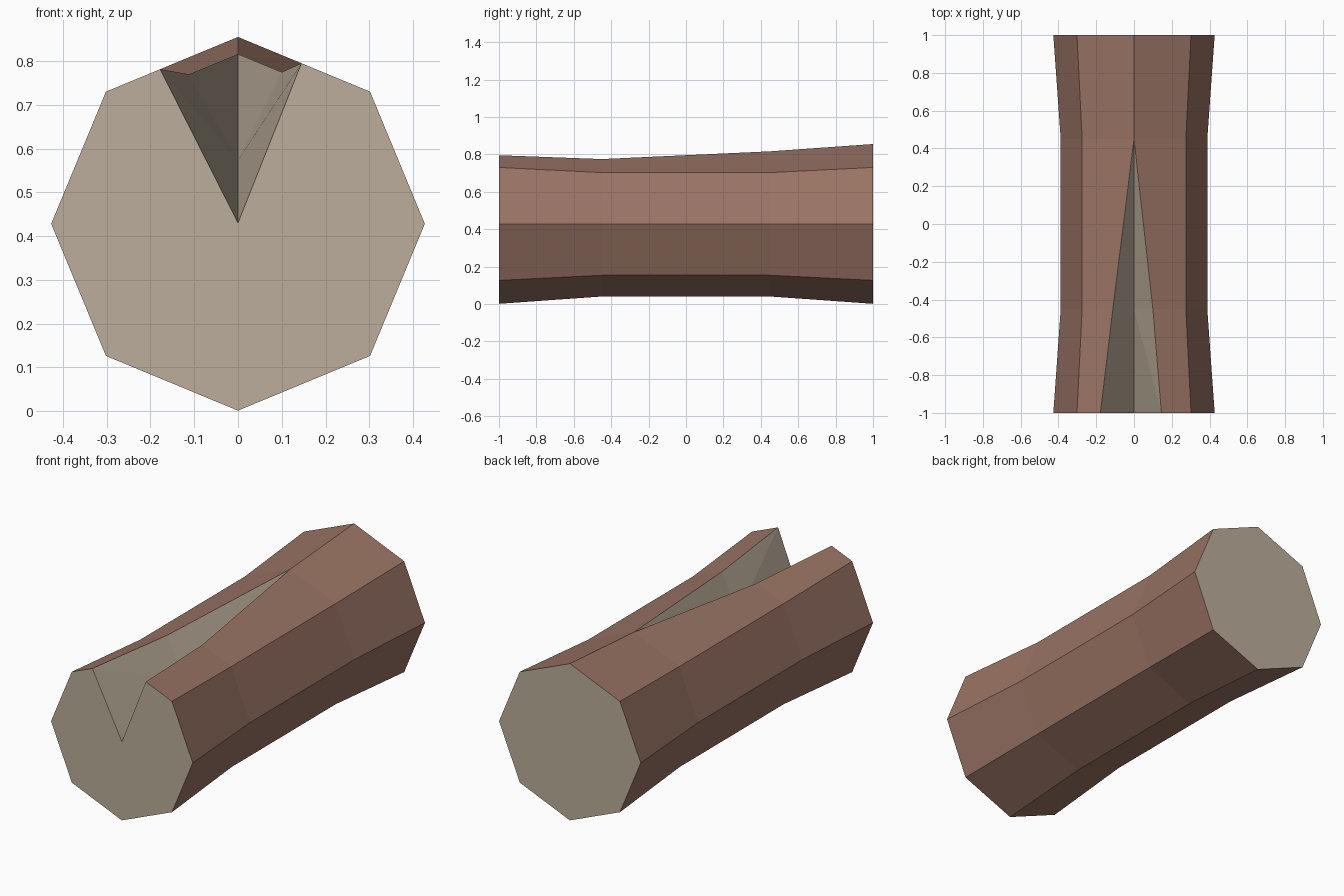
import bpy, bmesh, math

if "Cube" in bpy.data.objects:
    bpy.data.objects.remove(bpy.data.objects["Cube"])


def material(name, color):
    m = bpy.data.materials.new(name)
    m.diffuse_color = (*color, 1.0)
    m.use_nodes = True
    m.node_tree.nodes["Principled BSDF"].inputs["Base Color"].default_value = m.diffuse_color
    return m


CENTER_Z = 0.428

# each ring: y, radius, x of left notch lip, valley height, x of right notch lip
RINGS = [
    (-1.00, 0.427, -0.178, 0.430, 0.145),
    (-0.45, 0.388, -0.112, 0.573, 0.100),
    (0.45, 0.388, 0.0, None, 0.0),
    (1.00, 0.427, 0.0, None, 0.0),
]


def ring_points(y, r, left, valley, right):
    """Octagon cross-section whose top corner is cut by a V notch."""
    top = CENTER_Z + r
    slope = math.tan(math.pi / 8)
    pts = [(left, y, top - abs(left) * slope),
           (0, y, top if valley is None else valley),
           (right, y, top - right * slope)]
    for i in range(1, 8):
        a = math.pi / 2 - i * math.pi / 4
        pts.append((r * math.cos(a), y, CENTER_Z + r * math.sin(a)))
    return pts


# log body: bridge the rings, wood inside the notch and on both ends
bm = bmesh.new()
rings = [[bm.verts.new(p) for p in ring_points(*r)] for r in RINGS]
n = len(rings[0])
for a, b in zip(rings, rings[1:]):
    for i in range(n):
        j = (i + 1) % n
        if i < 2:  # notch walls, split from the lip down to the valley
            lip, low = (i, j) if i == 0 else (j, i)
            tris = [(a[lip], a[low], b[low]), (a[lip], b[low], b[lip])]
            for t in tris:
                bm.faces.new(t).material_index = 1
        else:
            bm.faces.new((a[i], a[j], b[j], b[i]))
for cap in (rings[0], rings[-1]):
    bm.faces.new(cap).material_index = 1

# close the notch to a point where its lips meet
bmesh.ops.remove_doubles(bm, verts=bm.verts, dist=0.0005)
bmesh.ops.recalc_face_normals(bm, faces=bm.faces)

mesh = bpy.data.meshes.new("split_log")
bm.to_mesh(mesh)
bm.free()
mesh.materials.append(material("bark brown", (0.32, 0.172, 0.127)))
mesh.materials.append(material("cut wood beige", (0.50, 0.42, 0.325)))
log = bpy.data.objects.new("split_log", mesh)
bpy.context.collection.objects.link(log)
